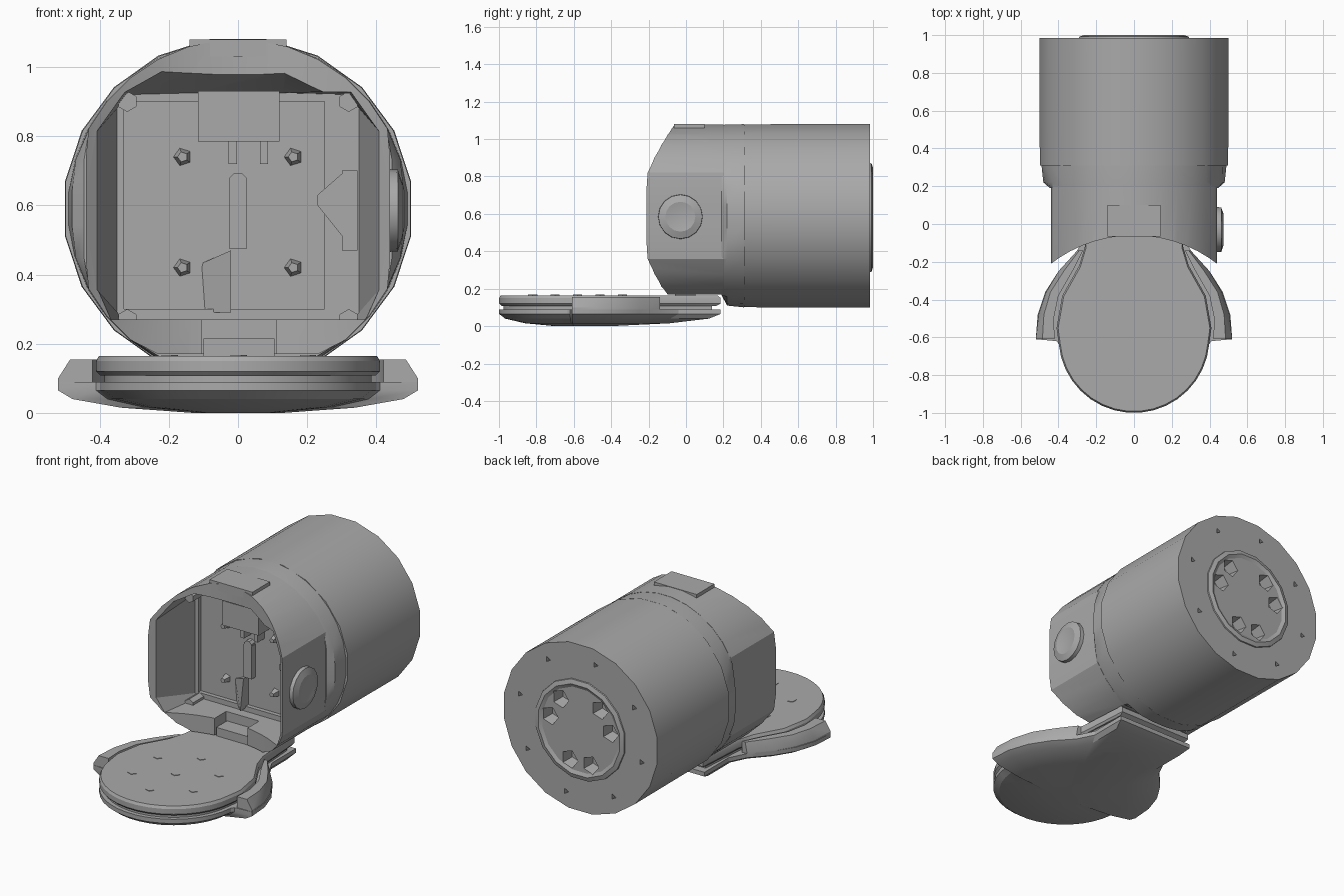
import bpy, bmesh, math
from mathutils import Vector

cube = bpy.data.objects.get("Cube")
if cube:
    bpy.data.objects.remove(cube)

grey = bpy.data.materials.new("plain_grey")
grey.use_nodes = True
COLOUR = (0.4, 0.4, 0.4, 1)
grey.diffuse_color = COLOUR
grey.node_tree.nodes["Principled BSDF"].inputs["Base Color"].default_value = COLOUR
CZ = 0.59   # height of the barrel axis


def loft(name, rings):
    """Skin a closed solid through rings of equal point count."""
    bm = bmesh.new()
    rows = [[bm.verts.new(p) for p in ring] for ring in rings]
    n = len(rows[0])
    for a, b in zip(rows, rows[1:]):
        for i in range(n):
            j = (i + 1) % n
            bm.faces.new((a[i], a[j], b[j], b[i]))
    bm.faces.new(rows[0])
    bm.faces.new(rows[-1])
    bmesh.ops.recalc_face_normals(bm, faces=bm.faces)
    mesh = bpy.data.meshes.new(name)
    bm.to_mesh(mesh)
    bm.free()
    mesh.materials.append(grey)
    ob = bpy.data.objects.new(name, mesh)
    bpy.context.collection.objects.link(ob)
    return ob


def box(name, x0, x1, y0, y1, z0, z1):
    return loft(name, [[(x0, y0, z), (x1, y0, z), (x1, y1, z), (x0, y1, z)] for z in (z0, z1)])


def circle(y, r, x=0, z=CZ, n=32, wide=9.0, low=-9.0):
    """Upright ring around the y axis, optionally flattened at sides and bottom."""
    ring = []
    for i in range(n):
        a = math.tau * (i + 0.5) / n
        ring.append((max(-wide, min(wide, x + r * math.cos(a))), y, max(low, z + r * math.sin(a))))
    return ring


def rod(name, x, z, y0, y1, r, n=6, r2=None):
    return loft(name, [circle(y0, r, x, z, n), circle(y1, r if r2 is None else r2, x, z, n)])


def post(name, x, y, z0, z1, r, n=6, r2=None):
    rings = [[(x + q * math.cos(math.tau * i / n), y + q * math.sin(math.tau * i / n), z)
              for i in range(n)] for z, q in ((z0, r), (z1, r if r2 is None else r2))]
    return loft(name, rings)


def cut(ob, cutters):
    bpy.context.view_layer.objects.active = ob
    for c in cutters:
        c.hide_render = True
        mod = ob.modifiers.new("cut", "BOOLEAN")
        mod.operation, mod.object, mod.solver = "DIFFERENCE", c, "EXACT"
        bpy.ops.object.modifier_apply(modifier=mod.name)


def drop(cutters):
    for c in cutters:
        bpy.data.objects.remove(c)


def mirrored(half):
    """Close a right-hand half outline across x = 0."""
    return half + [(-x, v) for x, v in reversed(half)]


# Rear barrel and raised back disc, with pockets cut through both
barrel = loft("rear_barrel", [circle(0.31, 0.495, n=20), circle(0.985, 0.497, n=20)])
barrel.scale.x = 1.02
back_disc = loft("back_disc", [circle(0.97, 0.3, z=0.58, n=16), circle(0.992, 0.295, z=0.58, n=16),
                               circle(1.0, 0.27, z=0.58, n=16), circle(0.99, 0.25, z=0.58, n=16)])
pockets = []
for base in (30, 150, 270):
    for off in (-20, 20):
        a = math.radians(base + off)
        pockets.append(rod("pocket", 0.2 * math.cos(a), 0.58 + 0.2 * math.sin(a), 0.92, 1.02, 0.04, 5, 0.06))
for i in range(8):
    a = math.tau * (i + 0.3) / 8
    pockets.append(rod("screw_hole", 0.41 * math.cos(a), CZ + 0.41 * math.sin(a), 0.96, 1.0, 0.018, 3))
cut(barrel, pockets)
cut(back_disc, pockets)
drop(pockets)

# Collar flaring from the flattened housing to the round barrel
loft("collar", [circle(0.19, 0.488, wide=0.445, low=0.165), circle(0.22, 0.49, wide=0.48, low=0.11),
                circle(0.31, 0.492)])

# Front housing: concave front, tapered cavity, hinge notch
housing = loft("front_housing", [circle(-0.3, 0.49, wide=0.44, low=0.17), circle(0.2, 0.49, wide=0.44, low=0.17)])
mouth = [(0.38, 0.27), (0.42, 0.37), (0.42, 0.8), (0.33, 0.93), (0.14, 1.04)]
rear = [(0.33, 0.27), (0.35, 0.29), (0.35, 0.88), (0.32, 0.92), (0.13, 0.925)]
cutters = [post("front_cut", 0, -0.78, 0, 1.3, 0.72, 64),
           loft("cavity_cut", [[(x, y, z) for x, z in mirrored(h)] for y, h in ((-0.25, mouth), (0.1, rear))]),
           box("panel_cut", -0.33, 0.25, 0, 0.125, 0.3, 0.9),
           box("notch_cut", -0.105, 0.11, -0.4, 0.04, 0.1, 0.3)]
cut(housing, cutters)
drop(cutters)
box("hinge_block", -0.1, 0.105, -0.06, 0.05, 0.165, 0.215)
box("top_latch", -0.14, 0.14, -0.065, 0.1, 1.03, 1.08)

# Corner bosses and panel screws inside the cavity
for sx in (-1, 1):
    rod("upper_boss", sx * 0.32, 0.9, 0.0, 0.12, 0.03)
    rod("lower_boss", sx * 0.32, 0.27, 0.0, 0.12, 0.03)
    for z in (0.42, 0.74):
        rod("panel_screw", sx * 0.16, z, 0.085, 0.13, 0.015, 5, 0.028)

# Lock mechanism on the back panel
box("lock_box", -0.115, 0.12, 0.02, 0.13, 0.785, 0.93)
for x in (-0.015, 0.075):
    box("lock_prong", x - 0.012, x + 0.012, 0.06, 0.13, 0.72, 0.79)
rod("slot_end", 0, 0.67, 0.09, 0.13, 0.026, 8)
box("slot_bar", -0.026, 0.026, 0.09, 0.13, 0.475, 0.67)
loft("bracket", [[(-0.1, 0.13, 0.29), (-0.02, 0.13, 0.29), (-0.02, 0.05, 0.29)],
                 [(-0.11, 0.13, 0.43), (-0.02, 0.13, 0.47), (-0.02, 0.08, 0.47)]])
box("side_latch", 0.3, 0.345, 0.03, 0.1, 0.47, 0.7)
loft("side_lever", [[(0.31, 0.03, 0.7), (0.31, 0.1, 0.7), (0.31, 0.1, 0.5), (0.31, 0.03, 0.5)],
                    [(0.23, 0.06, 0.63), (0.23, 0.09, 0.63), (0.23, 0.09, 0.6), (0.23, 0.06, 0.6)]])

# Round button on the left side
loft("side_button", [[(x, -0.03 + r * math.cos(math.tau * i / 16), 0.585 + r * math.sin(math.tau * i / 16))
                      for i in range(16)] for x, r in ((0.43, 0.12), (0.462, 0.118), (0.475, 0.08), (0.468, 0.04))])

# Open door: round front, wide shoulders, narrow hinge tongue
def front_arc(r):
    return [(r * math.sin(math.radians(a)), -0.6 - r * math.cos(math.radians(a))) for a in range(5, 90, 10)]


shell = mirrored(front_arc(0.4) + [(0.41, -0.62), (0.52, -0.61), (0.51, -0.48), (0.47, -0.36),
                                   (0.4, -0.25), (0.3, -0.14), (0.25, -0.04), (0.25, 0.185)])
lid = mirrored(front_arc(0.4) + [(0.41, -0.55), (0.38, -0.38), (0.29, -0.22), (0.26, -0.12), (0.24, 0.185)])


def scaled(outline, s, z):
    return [(x * s, -0.6 + (y + 0.6) * s, z) for x, y in outline]


loft("door_shell", [scaled(shell, s, z) for s, z in ((0.25, 0), (0.65, 0.015), (0.92, 0.04), (1, 0.065), (1, 0.09))])
loft("door_core", [scaled(lid, 0.94, z) for z in (0.08, 0.12)])
loft("door_lid", [scaled(lid, s, z) for s, z in ((0.97, 0.108), (1, 0.12), (1, 0.15), (0.98, 0.165))])

# Raised shoulder guards beside the lid
outer = [(0.52, -0.61), (0.505, -0.48), (0.465, -0.36), (0.4, -0.25), (0.3, -0.14)]
inner = [(0.42, -0.61), (0.425, -0.5), (0.4, -0.38), (0.32, -0.24), (0.27, -0.14)]
for sx in (-1, 1):
    loft("shoulder_guard", [[(sx * (cx + (x - cx) * s), y, z) for x, y, cx in
                             [(p[0], p[1], q[0]) for p, q in zip(outer, inner)] + [(q[0], q[1], q[0]) for q in inner[::-1]]]
                            for s, z in ((1, 0.07), (1, 0.1), (0.65, 0.155))])

# Small pins on the lid
for x, y in ((0, -0.34), (0, -0.58), (0, -0.82), (0.2, -0.46), (-0.2, -0.46), (0.2, -0.7), (-0.2, -0.7)):
    post("lid_pin", x, y, 0.155, 0.168, 0.026, 5)

# Smooth shading with sharp edges kept
bpy.ops.object.select_all(action="DESELECT")
for ob in bpy.context.scene.objects:
    if ob.type == "MESH":
        ob.select_set(True)
        bpy.context.view_layer.objects.active = ob
bpy.ops.object.shade_smooth_by_angle(angle=math.radians(25))
